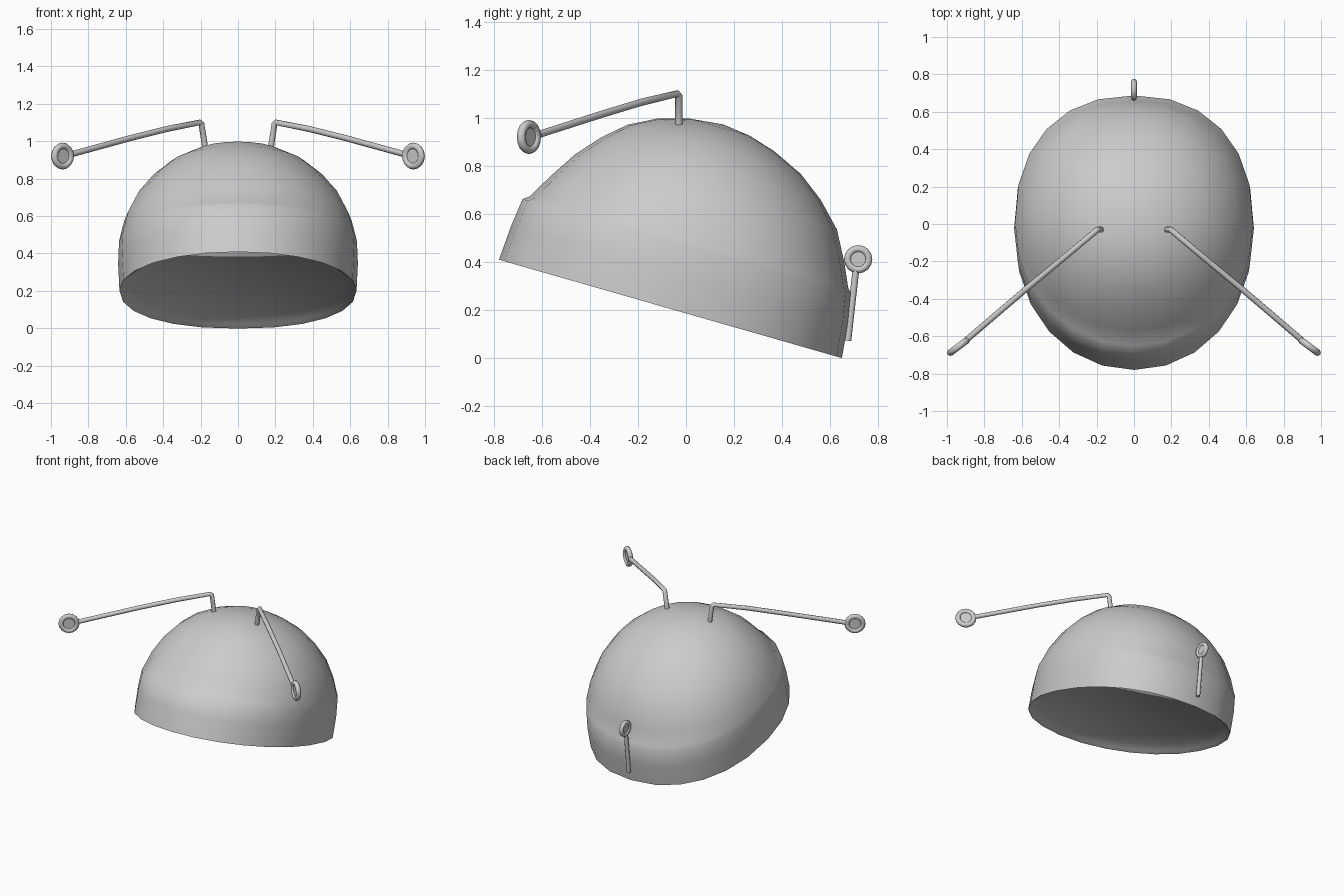
import bpy, bmesh
from math import pi, sin, cos, radians, copysign
from mathutils import Vector, Matrix

if "Cube" in bpy.data.objects:
    bpy.data.objects.remove(bpy.data.objects["Cube"])

SEG = 24
TILT = Matrix.Translation((0, -0.065, 0.203)) @ Matrix.Rotation(radians(-16), 4, 'X')


def finish(ob, angle):
    bpy.ops.object.select_all(action='DESELECT')
    ob.select_set(True)
    bpy.context.view_layer.objects.active = ob
    bpy.ops.object.shade_smooth_by_angle(angle=radians(angle))


# Helmet shell: rings of (height, front, back, side half-widths), then tilted.
# Starts at the recessed underside, goes round the rim lip and up to the crown.
RINGS = [
    (0.045, .680, .680, .570), (0.015, .715, .715, .607),
    (0.000, .744, .744, .634), (0.148, .734, .728, .641),
    (0.270, .719, .705, .636), (0.290, .692, .688, .632),
    (0.390, .636, .642, .607), (0.510, .560, .576, .547),
    (0.610, .473, .477, .465), (0.690, .382, .369, .370),
    (0.750, .267, .239, .250), (0.785, .140, .120, .130)]
POLE = 0.80


def add_ring(bm, z, front, back, side):
    # slightly boxy ellipse, fuller at the back and rounder near the top
    ring = []
    for i in range(SEG):
        a = 2 * pi * i / SEG
        c, s = cos(a), sin(a)
        m = 2 + (0.25 if s > 0 else 0.06) * min(1, 1.6 * (1 - z / POLE))
        c, s = (copysign(abs(v) ** (2 / m), v) for v in (c, s))
        ring.append(bm.verts.new((side * c, s * (back if s > 0 else front), z)))
    return ring


bm = bmesh.new()
rings = [add_ring(bm, *r) for r in RINGS]
top = bm.verts.new((0, 0, POLE))
under = bm.verts.new((0, 0, 0.05))
for i in range(SEG):
    j = (i + 1) % SEG
    for a, b in zip(rings, rings[1:]):
        bm.faces.new((a[i], a[j], b[j], b[i]))
    bm.faces.new((rings[-1][i], rings[-1][j], top))
    bm.faces.new((rings[0][j], rings[0][i], under))
bm.transform(TILT)
me = bpy.data.meshes.new("helmet_shell")
bm.to_mesh(me)
bm.free()
shell = bpy.data.objects.new("helmet_shell", me)
bpy.context.collection.objects.link(shell)
finish(shell, 75)


# Antenna rod: round tube along a short path
def rod(name, points, radius=0.016):
    cu = bpy.data.curves.new(name, 'CURVE')
    cu.dimensions = '3D'
    cu.bevel_depth = radius
    cu.bevel_resolution = 2
    cu.use_fill_caps = True
    sp = cu.splines.new('POLY')
    sp.points.add(len(points) - 1)
    for p, co in zip(sp.points, points):
        p.co = (*co, 1)
    ob = bpy.data.objects.new(name, cu)
    bpy.context.collection.objects.link(ob)
    bpy.ops.object.select_all(action='DESELECT')
    ob.select_set(True)
    bpy.context.view_layer.objects.active = ob
    bpy.ops.object.convert(target='MESH')
    finish(bpy.context.object, 50)


# Antenna tip: round ring with a thin disc filling its hole
def tip(name, centre, normal, major=0.054, minor=0.018):
    rot = Vector(normal).to_track_quat('Z', 'Y')
    bpy.ops.mesh.primitive_torus_add(
        major_segments=16, minor_segments=8, major_radius=major,
        minor_radius=minor, location=centre, rotation=rot.to_euler())
    bpy.context.object.name = name + "_ring"
    finish(bpy.context.object, 50)
    bpy.ops.mesh.primitive_cylinder_add(
        vertices=16, radius=major, depth=0.012, location=centre, rotation=rot.to_euler())
    bpy.context.object.name = name + "_disc"


# Two front antennae, mirrored
for side, sx in (("right", 1), ("left", -1)):
    path = [(.175, -.03, .96), (.195, -.03, 1.09), (.205, -.038, 1.1), (.38, -.185, 1.065),
            (.58, -.35, 1.015), (.89, -.615, .93)]
    rod("front_antenna_" + side, [(sx * x, y, z) for x, y, z in path])
    tip("front_antenna_tip_" + side, (sx * .938, -.655, .92), (sx * .6, .8, 0))

# Rear antenna
rod("rear_antenna", [(0, .675, .07), (0, .708, .36)], 0.014)
tip("rear_antenna_tip", (0, .718, .41), (1, 0, 0), 0.044, 0.015)
